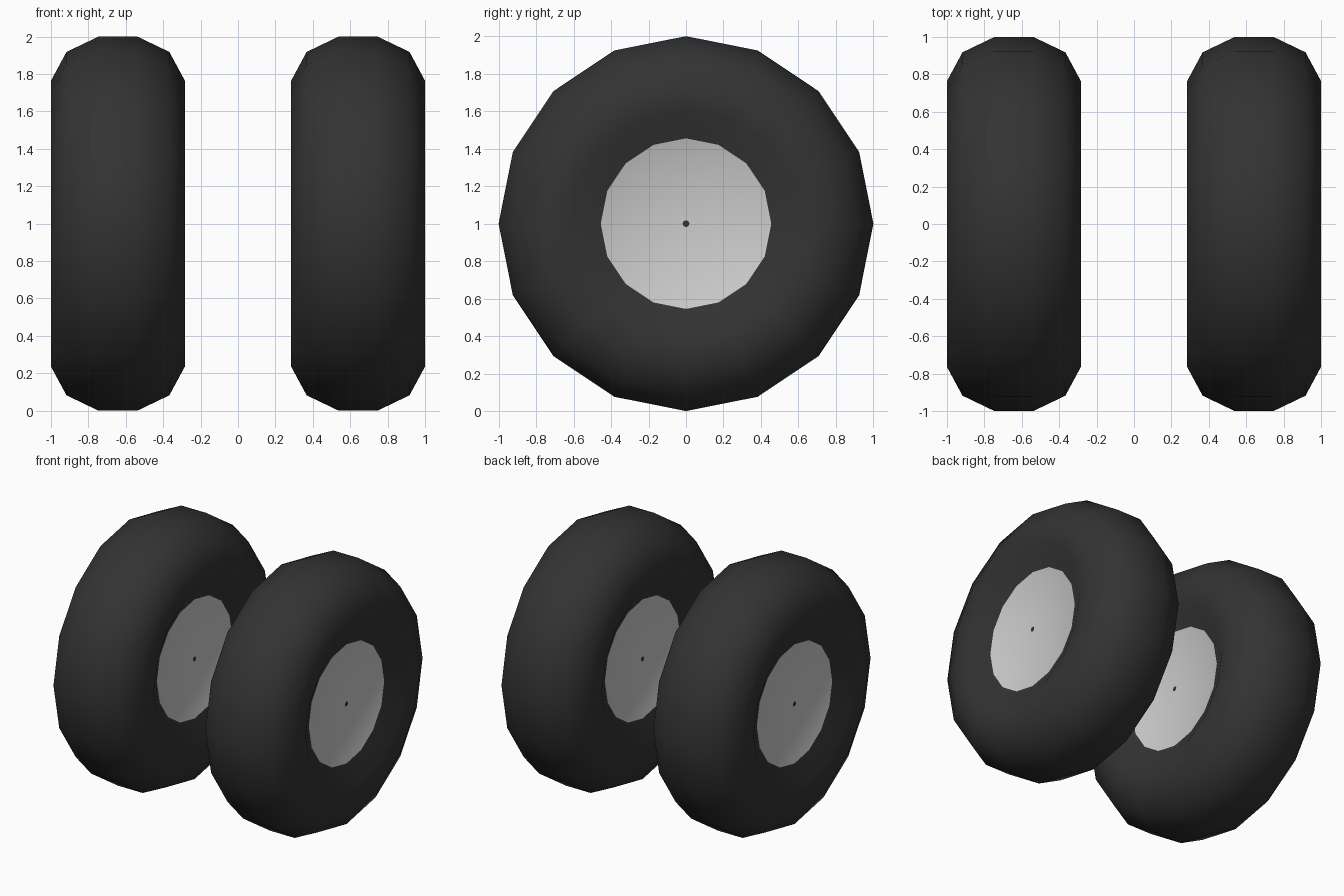
import bpy, bmesh, math

if "Cube" in bpy.data.objects:
    bpy.data.objects.remove(bpy.data.objects["Cube"])

SEG = 16          # sides around each wheel
AXLE_X = 0.642    # distance of each wheel from the centre


def material(name, v):
    m = bpy.data.materials.new(name)
    m.diffuse_color = (v, v, v, 1)
    m.use_nodes = True
    m.node_tree.nodes["Principled BSDF"].inputs["Base Color"].default_value = m.diffuse_color
    return m


rubber = material("dark rubber", 0.033)
metal = material("light grey metal", 0.604)

# Half cross-section as (sideways offset, radius), tread to hub centre
half = [(0.104, 1.0), (0.275, 0.918), (0.358, 0.764),
        (0.358, 0.611), (0.275, 0.455), (0.275, 0.018)]
# Full section runs from the left hub, over the tread, to the right hub
profile = [(-x, r) for x, r in reversed(half)] + half


def wheel(name, cx):
    bm = bmesh.new()
    rings = []
    for x, r in profile:
        rings.append([bm.verts.new((x, r * math.sin(2 * math.pi * i / SEG),
                                    r * math.cos(2 * math.pi * i / SEG)))
                      for i in range(SEG)])
    last = len(rings) - 2
    for k in range(len(rings) - 1):
        for i in range(SEG):
            j = (i + 1) % SEG
            f = bm.faces.new((rings[k][i], rings[k][j],
                              rings[k + 1][j], rings[k + 1][i]))
            # hub discs are the first and last strips of the section
            f.material_index = 1 if k in (0, last) else 0
    # tiny dark axle points in the hub centres
    bm.faces.new(rings[0])
    bm.faces.new(rings[-1])
    bmesh.ops.recalc_face_normals(bm, faces=bm.faces)
    for f in bm.faces:
        f.smooth = True
    me = bpy.data.meshes.new(name)
    bm.to_mesh(me)
    bm.free()
    me.materials.append(rubber)
    me.materials.append(metal)
    ob = bpy.data.objects.new(name, me)
    ob.location = (cx, 0, 1)
    bpy.context.collection.objects.link(ob)


# Pair of wheels
wheel("left_wheel", -AXLE_X)
wheel("right_wheel", AXLE_X)
